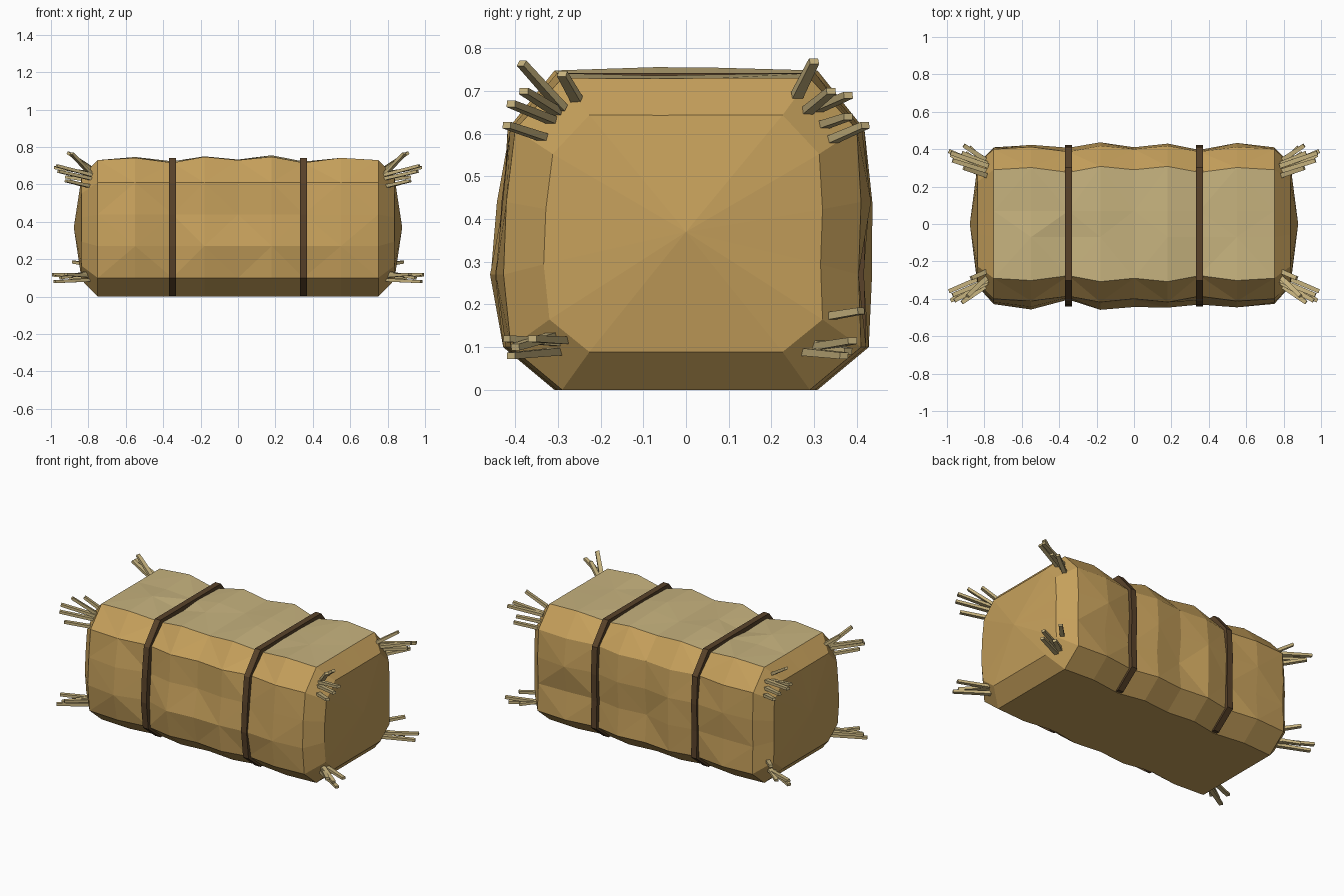
import bpy, bmesh, random
from mathutils import Vector

random.seed(4)
if "Cube" in bpy.data.objects:
    bpy.data.objects.remove(bpy.data.objects["Cube"])


def material(name, rgb):
    m = bpy.data.materials.new(name)
    m.use_nodes = True
    m.diffuse_color = (*rgb, 1)
    m.node_tree.nodes["Principled BSDF"].inputs["Base Color"].default_value = (*rgb, 1)
    return m


GOLD = material("golden hay", (0.56, 0.35, 0.105))
PALE = material("pale straw", (0.57, 0.45, 0.21))
BROWN = material("brown twine", (0.10, 0.055, 0.023))


def finish(bm, name, *mats):
    bmesh.ops.recalc_face_normals(bm, faces=bm.faces)
    mesh = bpy.data.meshes.new(name)
    bm.to_mesh(mesh)
    bm.free()
    for m in mats:
        mesh.materials.append(m)
    ob = bpy.data.objects.new(name, mesh)
    bpy.context.collection.objects.link(ob)
    return ob


# Cross-section, going round from the bottom front edge over the top
SECTION = [(-.29, 0), (-.41, .1), (-.43, .27), (-.42, .44), (-.4, .61), (-.29, .73),
           (-.07, .73), (.07, .73), (.29, .73), (.4, .61), (.41, .44), (.405, .27), (.41, .1), (.29, 0)]
N = len(SECTION)
STATIONS = [-.75, -.55, -.35, -.18, 0, .18, .35, .55, .75]
BULGE = [0, .012, -.014, .018, 0, .018, -.014, .012, 0]


def section(bulge, rough=0.0):
    ring = []
    for y, z in SECTION:
        side = 1 if y > 0 else -1
        dy = bulge if abs(y) > .25 else 0
        dz = bulge if z > .7 else 0
        if .2 < z < .5:
            dy += random.uniform(-rough, rough)
        elif z > .7 and abs(y) < .1:
            dz += random.uniform(-rough, rough) * .5
        ring.append((y + side * dy, z + dz))
    return ring


# Bale body: lofted rings with faceted sides and domed ends
bm = bmesh.new()
rings = []
for i, (x, bulge) in enumerate(zip(STATIONS, BULGE)):
    rough = .018 if 0 < i < len(STATIONS) - 1 else .003
    rings.append([bm.verts.new((x, y, z)) for y, z in section(bulge, rough)])
for i in range(len(rings) - 1):
    a, b = rings[i], rings[i + 1]
    for j in range(N - 1):
        p, q, r, s = a[j], a[j + 1], b[j + 1], b[j]
        tris = ((p, q, r), (p, r, s)) if (i + j) % 2 else ((p, q, s), (q, r, s))
        for t in tris:
            f = bm.faces.new(t)
            f.material_index = int(min(v.co.z for v in t) > .68)
bm.faces.new([r[0] for r in rings] + [r[-1] for r in reversed(rings)])
for ring, side in ((rings[0], -1), (rings[-1], 1)):
    inner = [bm.verts.new((side * .836, v.co.y * .78, .37 + (v.co.z - .37) * .76)) for v in ring]
    hub = bm.verts.new((side * .878, 0, .37))
    for j in range(N):
        k = (j + 1) % N
        bm.faces.new((ring[j], ring[k], inner[k], inner[j]))
        bm.faces.new((inner[j], inner[k], hub))
finish(bm, "hay_bale", GOLD, PALE)


# Two twine bands wrapped round the pinched places
def band(name, x):
    bm = bmesh.new()
    loops = []
    for dx, grow in ((-.019, -.03), (-.019, .012), (.019, .012), (.019, -.03)):
        loops.append([bm.verts.new((x + dx, y, max(z, .003))) for y, z in section(grow)])
    for a, b in zip(loops, loops[1:] + loops[:1]):
        for j in range(N - 1):
            bm.faces.new((a[j], a[j + 1], b[j + 1], b[j]))
    for j in (0, -1):
        bm.faces.new([l[j] for l in loops])
    finish(bm, name, BROWN)


band("right_band", -.35)
band("left_band", .35)


# Loose straws: root and tip of each stalk at one end, mirrored to the other
CORNERS = {
    "upper_front": [((.79, -.29, .66), (.89, -.385, .765)), ((.78, -.25, .67), (.87, -.29, .74)),
                    ((.78, -.3, .65), (.97, -.38, .7)), ((.79, -.33, .59), (.92, -.42, .62)),
                    ((.78, -.31, .63), (.96, -.41, .67))],
    "upper_back": [((.79, .26, .69), (.91, .3, .77)), ((.78, .28, .65), (.97, .34, .7)),
                   ((.78, .31, .66), (.98, .38, .69)), ((.79, .34, .585), (.91, .42, .62)),
                   ((.78, .32, .62), (.92, .38, .64))],
    "lower_front": [((.78, -.27, .115), (.99, -.36, .12)), ((.79, -.3, .09), (.98, -.41, .08)),
                    ((.78, -.28, .11), (.92, -.42, .12)), ((.79, -.3, .13), (.95, -.4, .1))],
    "lower_back": [((.79, .32, .17), (.88, .41, .185)), ((.78, .3, .1), (.99, .39, .115)),
                   ((.78, .27, .09), (.98, .37, .08)), ((.79, .3, .11), (.9, .38, .09))],
}


def stalk(bm, root, tip, half=.013):
    d = (tip - root).normalized()
    u = d.cross(Vector((0, 0, 1))).normalized()
    w = d.cross(u)
    ends = []
    for c, h in ((root, half), (tip, half * .85)):
        ends.append([bm.verts.new(c + u * a * h + w * b * h * .7)
                     for a, b in ((-1, -1), (1, -1), (1, 1), (-1, 1))])
    a, b = ends
    bm.faces.new(a)
    bm.faces.new(b)
    for j in range(4):
        k = (j + 1) % 4
        bm.faces.new((a[j], a[k], b[k], b[j]))


for corner, stalks in CORNERS.items():
    for side, label in ((1, "left"), (-1, "right")):
        bm = bmesh.new()
        for root, tip in stalks:
            flip = Vector((side, 1, 1))
            stalk(bm, Vector(root) * flip, Vector(tip) * flip)
        finish(bm, f"{corner}_{label}_straws", PALE)
